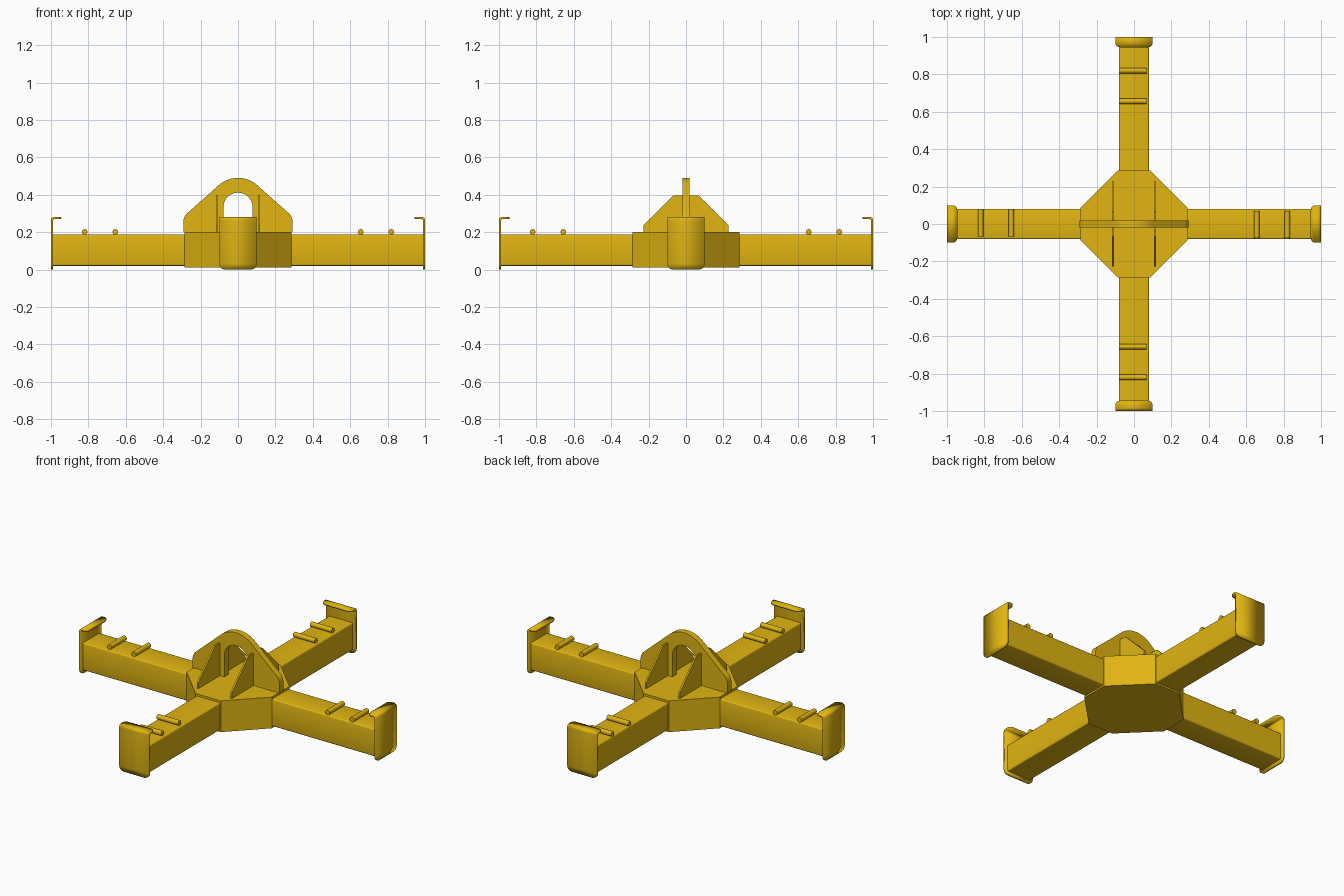
import bpy, bmesh
from math import sin, cos, pi, radians
from mathutils import Matrix

if "Cube" in bpy.data.objects:
    bpy.data.objects.remove(bpy.data.objects["Cube"])

yellow = bpy.data.materials.new("yellow_paint")
yellow.diffuse_color = (0.75, 0.46, 0.006, 1)
yellow.use_nodes = True
yellow.node_tree.nodes["Principled BSDF"].inputs["Base Color"].default_value = yellow.diffuse_color


def finish(name, bm, matrix=None, smooth=False):
    bmesh.ops.recalc_face_normals(bm, faces=bm.faces) if smooth != "sheet" else None
    if matrix:
        bm.transform(matrix)
    me = bpy.data.meshes.new(name)
    bm.to_mesh(me)
    bm.free()
    ob = bpy.data.objects.new(name, me)
    bpy.context.collection.objects.link(ob)
    me.materials.append(yellow)
    if smooth:
        bpy.ops.object.select_all(action='DESELECT')
        ob.select_set(True)
        bpy.context.view_layer.objects.active = ob
        bpy.ops.object.shade_smooth_by_angle(angle=radians(35))
    return ob


def extrude(name, pts, depth, smooth=False):
    """Extrude a closed outline of 3D points along a depth vector."""
    bm = bmesh.new()
    face = bm.faces.new([bm.verts.new(p) for p in pts])
    geo = bmesh.ops.extrude_face_region(bm, geom=[face], use_keep_orig=True)["geom"]
    bmesh.ops.translate(bm, vec=depth, verts=[g for g in geo if isinstance(g, bmesh.types.BMVert)])
    return finish(name, bm, smooth=smooth)


def arc(cx, cz, r, a0, a1, n):
    return [(cx + r * cos(radians(a0 + (a1 - a0) * i / n)),
             cz + r * sin(radians(a0 + (a1 - a0) * i / n))) for i in range(n + 1)]


# Central octagonal hub
A, B = 0.287, 0.085
octagon = [(A, -B), (A, B), (B, A), (-B, A), (-A, B), (-A, -B), (-B, -A), (B, -A)]
extrude("hub", [(x, y, 0.01) for x, y in octagon], (0, 0, 0.19))

# Lifting lug: rounded arch plate with a slot open down to the hub
outer = ([(0.292, 0.2)] + arc(0.232, 0.256, 0.06, 0, 49, 6)
         + arc(0, 0.335, 0.155, 49, 131, 20) + arc(-0.232, 0.256, 0.06, 131, 180, 6)
         + [(-0.292, 0.2)])
slot = [(-0.078, 0.2)] + arc(0, 0.333, 0.078, 180, 0, 24) + [(0.078, 0.2)]
extrude("lifting_lug", [(x, -0.019, z) for x, z in outer + slot], (0, 0.038, 0), smooth=True)

# Gussets bracing the lug
gusset = [(-0.228, 0.2), (-0.228, 0.235), (-0.066, 0.397),
          (0.066, 0.397), (0.228, 0.235), (0.228, 0.2)]
for s, side in ((-1, "left"), (1, "right")):
    extrude("gusset_" + side, [(s * 0.113 - 0.005, y, z) for y, z in gusset], (0.01, 0, 0))

# Bent end plate: rows of (distance along arm, height, half width)
plate_rows = [(0.945 + 0.025 * (1 - cos(t)), 0.281, 0.075 + 0.025 * sin(t))
              for t in (0, pi / 8, pi / 4, 3 * pi / 8, pi / 2)]
plate_rows += [(x, z, 0.1) for x, z in arc(0.982, 0.263, 0.018, 90, 0, 6)]
plate_rows += [(1.0, 0.03 - 0.03 * sin(t), 0.07 + 0.03 * cos(t))
               for t in (0, pi / 8, pi / 4, 3 * pi / 8, pi / 2)]

# Four arms, each with beam, end plate and two cross rods
rod_shift = (-0.003, 0.007, -0.007, -0.007)
for k, side in enumerate(("right", "back", "left", "front")):
    turn = Matrix.Rotation(k * pi / 2, 4, 'Z')

    bm = bmesh.new()
    bmesh.ops.create_cube(bm, size=1, matrix=Matrix.Translation((0.62, 0, 0.1035))
                          @ Matrix.Diagonal((0.744, 0.162, 0.167, 1)))
    long_edges = [e for e in bm.edges if abs(e.verts[0].co.x - e.verts[1].co.x) > 0.1]
    bmesh.ops.bevel(bm, geom=long_edges, offset=0.008, segments=3, profile=0.5, affect='EDGES')
    finish("beam_" + side, bm, turn, smooth=True)

    bm = bmesh.new()
    rows = [(bm.verts.new((x, -w, z)), bm.verts.new((x, w, z))) for x, z, w in plate_rows]
    for (a, b), (c, d) in zip(rows, rows[1:]):
        bm.faces.new((a, c, d, b))
    plate = finish("end_plate_" + side, bm, turn, smooth="sheet")
    solid = plate.modifiers.new("thickness", 'SOLIDIFY')
    solid.thickness = 0.012
    solid.offset = -1

    for name, x in (("inner", 0.656), ("outer", 0.82)):
        bm = bmesh.new()
        bmesh.ops.create_cone(bm, cap_ends=True, segments=20, radius1=0.015, radius2=0.015,
                              depth=0.146, matrix=Matrix.Translation((x, rod_shift[k], 0.201))
                              @ Matrix.Rotation(pi / 2, 4, 'X'))
        finish(f"cross_rod_{name}_{side}", bm, turn, smooth=True)
